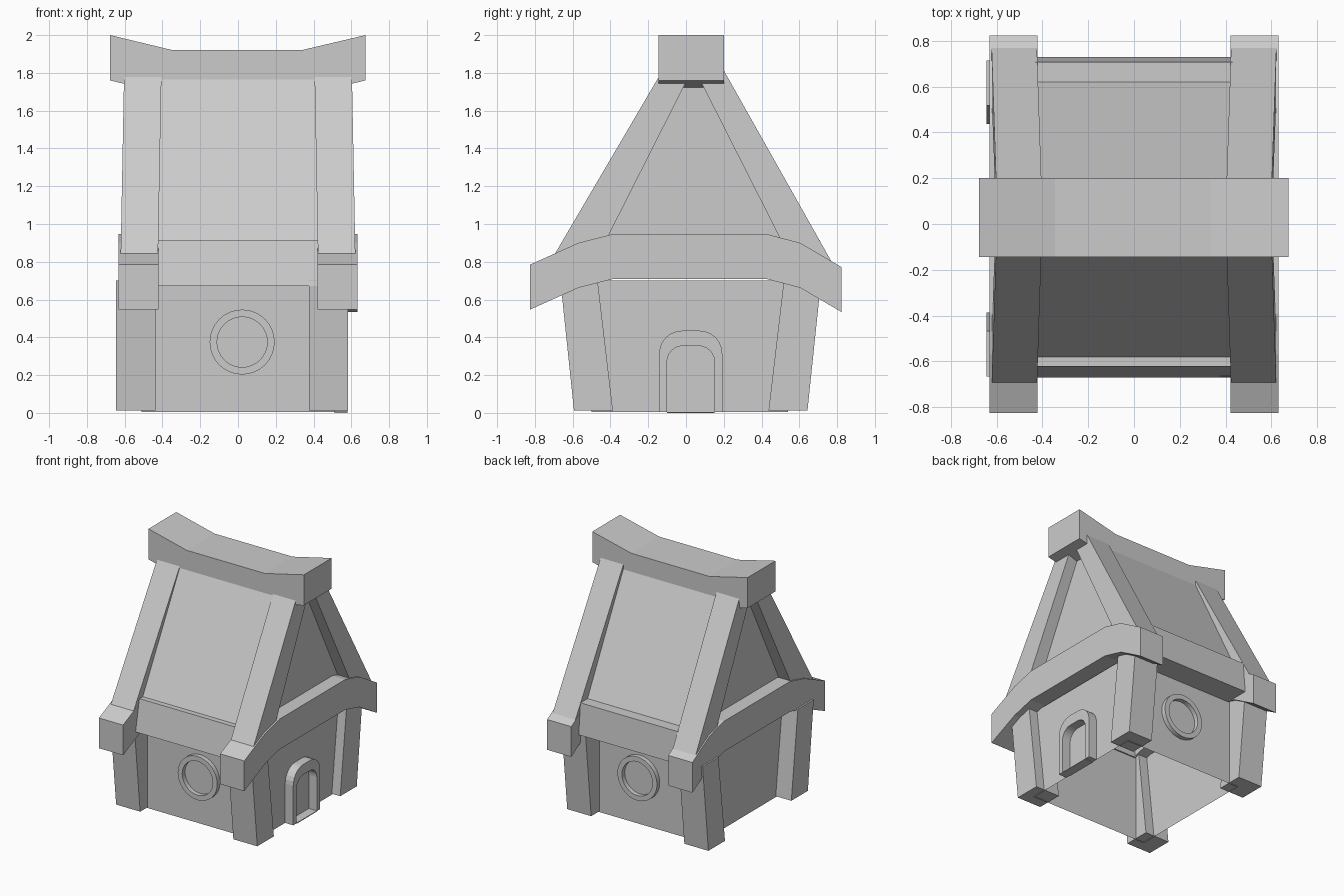
import bpy, bmesh, math

old = bpy.data.objects.get("Cube")
if old:
    bpy.data.objects.remove(old, do_unlink=True)

# One plain stone colour
stone = bpy.data.materials.new("plain_grey")
stone.use_nodes = True
COLOUR = (0.6, 0.6, 0.6, 1)
stone.diffuse_color = COLOUR
stone.node_tree.nodes["Principled BSDF"].inputs["Base Color"].default_value = COLOUR


def finish(name, bm):
    bmesh.ops.recalc_face_normals(bm, faces=bm.faces)
    mesh = bpy.data.meshes.new(name)
    bm.to_mesh(mesh)
    bm.free()
    mesh.materials.append(stone)
    obj = bpy.data.objects.new(name, mesh)
    bpy.context.collection.objects.link(obj)
    return obj


def loft(name, loops, caps=True, wrap=False):
    """Join equal-length closed loops of points into one skin."""
    bm = bmesh.new()
    rings = [[bm.verts.new(p) for p in loop] for loop in loops]
    n = len(rings[0])
    pairs = list(zip(rings, rings[1:]))
    if wrap:
        pairs.append((rings[-1], rings[0]))
    for a, b in pairs:
        for i in range(n):
            j = (i + 1) % n
            bm.faces.new((a[i], a[j], b[j], b[i]))
    if caps and not wrap:
        bm.faces.new(rings[0])
        bm.faces.new(rings[-1])
    return finish(name, bm)


def extrude_x(name, profile, x0, x1, splay=0):
    """Extrude a y-z profile along x; splay pushes low points outward."""
    return loft(name, [[(x + splay * (1.8 - z), y, z) for y, z in profile]
                       for x in (x0, x1)])


def rect(x0, x1, y0, y1, z):
    return [(x0, y0, z), (x1, y0, z), (x1, y1, z), (x0, y1, z)]


MID = 0.025  # the house body sits slightly behind the centre
WALL_FRONT, WALL_BACK, WALL_SIDE = -0.5, 0.54, 0.51

# Hollow upright walls, open below
loft("walls", [rect(-WALL_SIDE, WALL_SIDE, WALL_FRONT, WALL_BACK, z)
               for z in (0.005, 0.7)], caps=False)

# Corner posts, leaning outward at front and back
for x0, x1, side in ((-0.645, -0.436, "right"), (0.375, 0.583, "left")):
    for s, end in ((-1, "front"), (1, "back")):
        loft(f"{end}_{side}_post", [
            rect(x0, x1, MID + s * 0.412, MID + s * 0.618, 0.012),
            rect(x0, x1, MID + s * 0.493, MID + s * 0.69, 0.7)])

# Roof body: both slopes and the recessed gables
extrude_x("roof", [(-0.588, 0.9), (-0.145, 1.765), (0.2, 1.775), (0.628, 0.9)],
          -0.52, 0.52)

# Long eave boards between the gable beams
extrude_x("front_eave", [(-0.49, 0.915), (-0.622, 0.915), (-0.67, 0.672), (-0.49, 0.672)],
          -0.43, 0.43)
extrude_x("back_eave", [(0.53, 0.915), (0.708, 0.915), (0.73, 0.672), (0.53, 0.672)],
          -0.43, 0.43)

# Rafters and arched beams at each gable end
arch_top = [(-0.825, 0.785), (-0.57, 0.9), (-0.39, 0.946),
            (0.43, 0.946), (0.605, 0.9), (0.823, 0.772)]
arch = arch_top + [(y, z - 0.238) for y, z in reversed(arch_top)]
front_rafter = [(-0.12, 1.82), (-0.71, 0.815), (-0.43, 0.9), (0.02, 1.79)]
back_rafter = [(0.185, 1.84), (0.785, 0.775), (0.51, 0.9), (0.07, 1.77)]
for s, side in ((-1, "right"), (1, "left")):
    extrude_x(f"{side}_arched_beam", arch, s * 0.422, s * 0.632)
    for end, profile in (("front", front_rafter), ("back", back_rafter)):
        extrude_x(f"{side}_{end}_rafter", profile, s * 0.405, s * 0.603, s * 0.019)

# Sagging ridge beam
loft("ridge_beam", [
    [(x, -0.145, z - 0.24), (x, 0.2, z - 0.24), (x, 0.2, z), (x, -0.145, z)]
    for x, z in ((-0.677, 2.0), (-0.345, 1.92), (0.335, 1.92), (0.675, 2.0))])

# Round window frames
ANGLES = [math.tau * i / 32 for i in range(32)]
for name, s, wall in (("front", -1, WALL_FRONT), ("back", 1, WALL_BACK)):
    ring = loft(f"{name}_window_frame", [
        [(0.022 + r * math.cos(a), wall + s * depth, 0.375 + r * math.sin(a)) for a in ANGLES]
        for r, depth in ((0.172, 0), (0.172, 0.035), (0.133, 0.035), (0.133, 0))],
        caps=False, wrap=True)
    bpy.context.view_layer.objects.active = ring
    ring.select_set(True)
    bpy.ops.object.shade_smooth_by_angle()
    ring.select_set(False)


# Arched doorway frame on the left wall
def door_outline(half, top, radius):
    pts = [(half, 0.004)]
    for start, cy in ((0, half - radius), (90, radius - half)):
        for i in range(7):
            a = math.radians(start + 15 * i)
            pts.append((cy + radius * math.cos(a), top - radius + radius * math.sin(a)))
    return pts + [(-half, 0.004)]


DOOR_FRONT = 0.58
outer = door_outline(0.167, 0.435, 0.12)
inner = door_outline(0.126, 0.355, 0.085)
bm = bmesh.new()
strips = [[bm.verts.new((x, y + MID, z)) for y, z in line]
          for line, x in ((outer, WALL_SIDE), (outer, DOOR_FRONT),
                          (inner, DOOR_FRONT), (inner, WALL_SIDE))]
for a, b in zip(strips, strips[1:] + strips[:1]):
    for i in range(len(a) - 1):
        bm.faces.new((a[i], a[i + 1], b[i + 1], b[i]))
for k in (0, -1):
    bm.faces.new([strip[k] for strip in strips])
finish("door_frame", bm)

# Thin threshold between the door jambs
loft("door_threshold", [rect(WALL_SIDE, DOOR_FRONT, MID - 0.126, MID + 0.126, z)
                        for z in (0, 0.006)])
